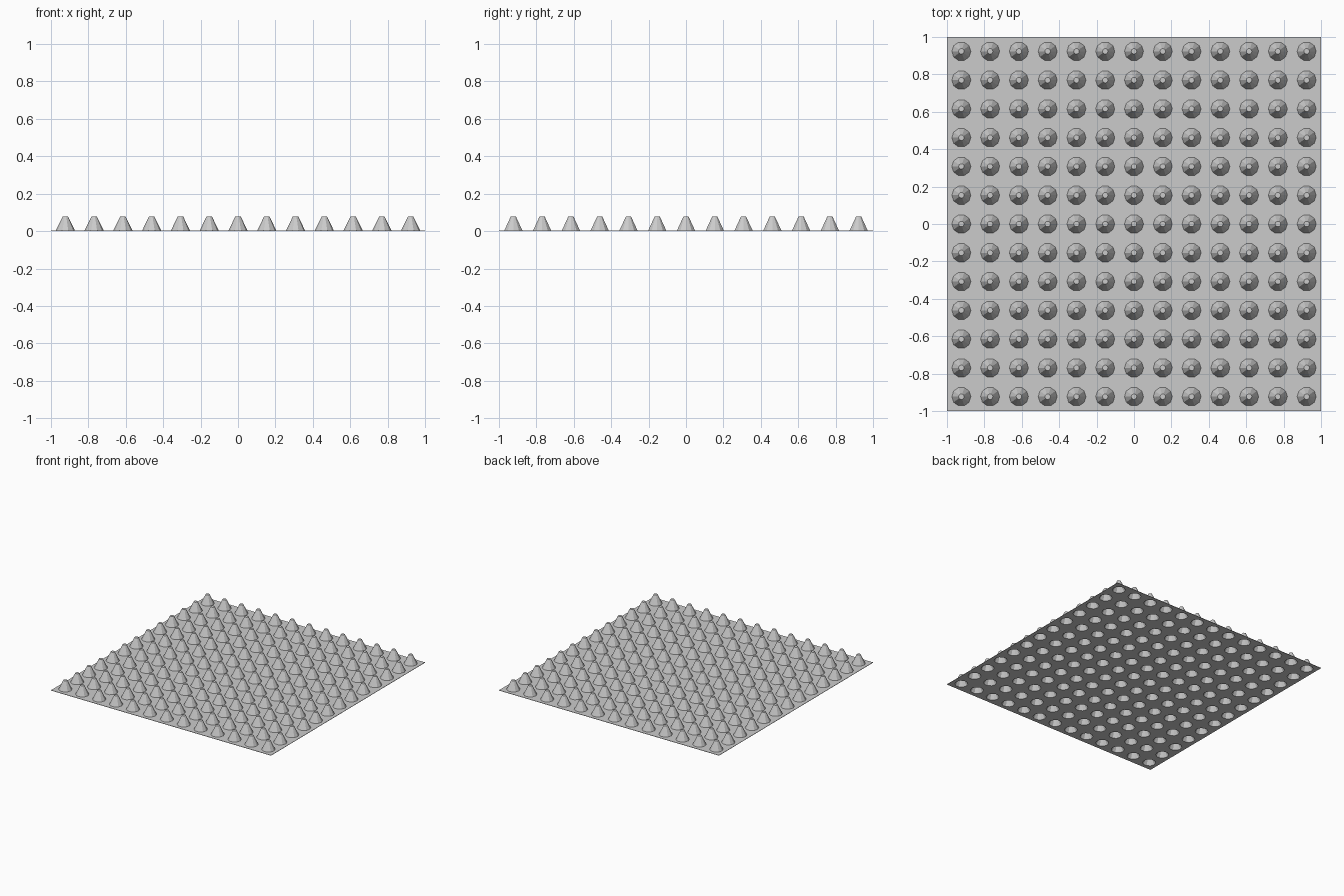
import bpy, bmesh
from math import cos, sin, pi
from mathutils import Vector

if "Cube" in bpy.data.objects:
    bpy.data.objects.remove(bpy.data.objects["Cube"], do_unlink=True)

COUNT = 13               # studs per side
PITCH = 2 / COUNT
SIDES = 10
BASE_R, TOP_R, HEIGHT = 0.051, 0.015, 0.077
FLOOR = 0.003

grey = bpy.data.materials.new("light grey")
grey.use_nodes = True
colour = (0.6, 0.6, 0.6, 1)
grey.diffuse_color = colour
grey.node_tree.nodes["Principled BSDF"].inputs["Base Color"].default_value = colour

bm = bmesh.new()


def ring(cx, cy, r, z):
    """Ring of vertices around a stud centre."""
    return [bm.verts.new((cx + r * cos(2 * pi * (i + 0.5) / SIDES + pi / 2),
                          cy + r * sin(2 * pi * (i + 0.5) / SIDES + pi / 2), z))
            for i in range(SIDES)]


def edge_point(v, cx, cy):
    """Project a ring vertex outward onto its square tile."""
    d = Vector((v.co.x - cx, v.co.y - cy))
    d *= PITCH / 2 / max(abs(d.x), abs(d.y))
    return Vector((cx + d.x, cy + d.y, FLOOR))


def tile(cx, cy):
    """Square of sheet pressed up into one hollow tapered stud."""
    base = ring(cx, cy, BASE_R, FLOOR)
    top = ring(cx, cy, TOP_R, HEIGHT)
    outer = [bm.verts.new(edge_point(v, cx, cy)) for v in base]
    for i in range(SIDES):
        j = (i + 1) % SIDES
        bm.faces.new((base[i], base[j], top[j], top[i]))
        a, b = outer[i].co, outer[j].co
        strip = [base[j], base[i], outer[i]]
        # Include the tile corner where the strip turns round it
        if abs(a.x - b.x) > 1e-5 and abs(a.y - b.y) > 1e-5:
            mid = (a + b) / 2
            sx = 1 if mid.x > cx else -1
            sy = 1 if mid.y > cy else -1
            strip.append(bm.verts.new((cx + sx * PITCH / 2, cy + sy * PITCH / 2, FLOOR)))
        bm.faces.new(strip + [outer[j]])
    bm.faces.new(top)


for row in range(COUNT):
    for col in range(COUNT):
        tile((col - COUNT // 2) * PITCH, (row - COUNT // 2) * PITCH)

bmesh.ops.remove_doubles(bm, verts=bm.verts, dist=1e-4)
# Merge the flat tiles into clean sheet faces
bmesh.ops.dissolve_limit(bm, angle_limit=0.01, verts=bm.verts, edges=bm.edges)
bmesh.ops.recalc_face_normals(bm, faces=bm.faces)
if sum(f.normal.z * f.calc_area() for f in bm.faces) < 0:
    bmesh.ops.reverse_faces(bm, faces=bm.faces)

mesh = bpy.data.meshes.new("studded_sheet")
bm.to_mesh(mesh)
bm.free()
mesh.materials.append(grey)
sheet = bpy.data.objects.new("studded_sheet", mesh)
bpy.context.collection.objects.link(sheet)

# Thin wall
wall = sheet.modifiers.new("wall", "SOLIDIFY")
wall.thickness = FLOOR
wall.offset = -1
